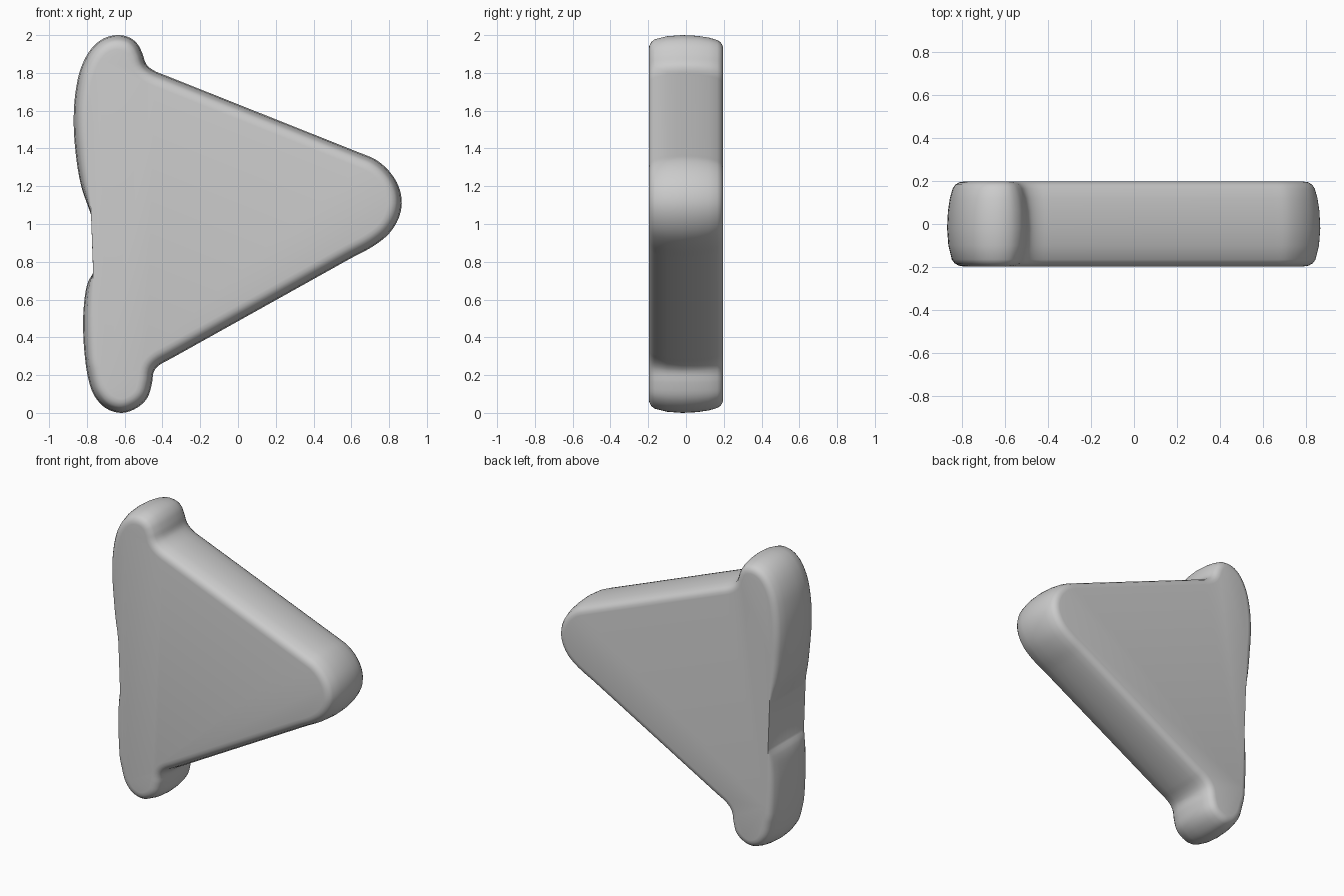
import bpy, bmesh, math
from mathutils import Vector

if "Cube" in bpy.data.objects:
    bpy.data.objects.remove(bpy.data.objects["Cube"])

# Outer silhouette in x,z: upper left lobe, right tip, lower left lobe
OUTLINE = [Vector(p) for p in [
    (-.778, 1.05), (-.80, 1.11), (-.83, 1.2), (-.86, 1.38), (-.87, 1.55), (-.86, 1.70),
    (-.83, 1.83), (-.775, 1.93), (-.71, 1.983), (-.635, 2.0), (-.57, 1.985), (-.53, 1.95),
    (-.505, 1.9), (-.485, 1.845), (-.45, 1.815), (-.38, 1.785),
    (.65, 1.375), (.73, 1.34), (.80, 1.28), (.85, 1.2), (.867, 1.11), (.85, 1.03),
    (.80, .95), (.72, .885), (.6, .82),
    (-.35, .29), (-.42, .25), (-.445, .22), (-.455, .16), (-.48, .08), (-.53, .03),
    (-.615, 0), (-.70, .025), (-.76, .09), (-.79, .17), (-.81, .29), (-.82, .45),
    (-.815, .58), (-.795, .69), (-.767, .74)]]

# Rim section: (y, inset from silhouette)
RIM = [(-.197, .075), (-.194, .055), (-.183, .035), (-.165, .022), (-.10, .006), (-.02, 0),
       (.06, .004), (.12, .013), (.165, .026), (.183, .038), (.194, .056), (.197, .075)]


def smooth_path(pts, steps=4):
    """Rounded open path; long runs stay straight."""
    tans = []
    for i, p in enumerate(pts):
        a = (p - pts[i - 1]).normalized() if i else Vector((0, 0))
        b = (pts[i + 1] - p).normalized() if i < len(pts) - 1 else Vector((0, 0))
        tans.append((a + b).normalized())
    out = []
    for i in range(len(pts) - 1):
        p, q = pts[i], pts[i + 1]
        d = (q - p).length
        if d > .5:
            out.append(p)
            continue
        for k in range(steps):
            t = k / steps
            out.append(p * (2*t**3 - 3*t**2 + 1) + tans[i] * d * (t**3 - 2*t**2 + t)
                       + q * (3*t**2 - 2*t**3) + tans[i + 1] * d * (t**3 - t**2))
    return out + [pts[-1]]


def rim_scale(p):
    """Bulge fades out where the lobes meet the flat notch on the left."""
    if p.x > -.7:
        return 1
    wall = -.763 - .038 * (p.y - .65)
    return min(1, max(0, (wall - p.x) / .07, (abs(p.y - .9) - .3) / .4))


path = smooth_path(OUTLINE)
n = len(path)
bm = bmesh.new()
loops = []
for y, inset in RIM:
    loop = []
    for i, p in enumerate(path):
        t = (path[(i + 1) % n] - path[i - 1]).normalized()
        q = p + Vector((t.y, -t.x)) * inset * rim_scale(p)
        loop.append(bm.verts.new((q.x, y, q.y)))
    loops.append(loop)

# Rim walls and the two flat faces
for a, b in zip(loops, loops[1:]):
    for i in range(n):
        j = (i + 1) % n
        bm.faces.new((a[i], a[j], b[j], b[i]))
bm.faces.new(loops[0])
bm.faces.new(loops[-1][::-1])
bmesh.ops.recalc_face_normals(bm, faces=bm.faces)

mesh = bpy.data.meshes.new("triangular_plate")
bm.to_mesh(mesh)
bm.free()
plate = bpy.data.objects.new("triangular_plate", mesh)
bpy.context.collection.objects.link(plate)
bpy.context.view_layer.objects.active = plate
plate.select_set(True)
bpy.ops.object.shade_smooth_by_angle(angle=math.radians(35))
